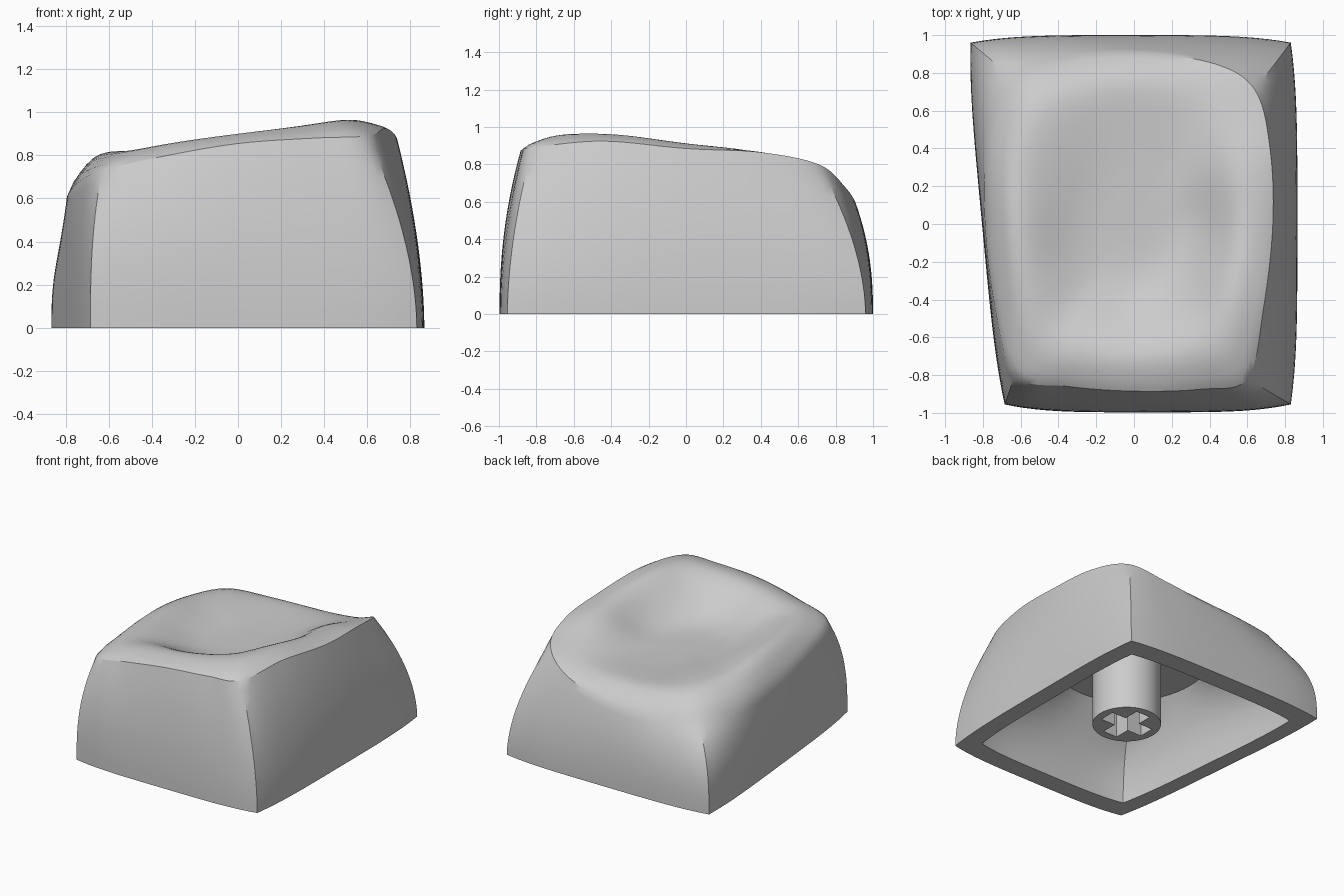
import bpy, bmesh, math
from mathutils import Vector

cube = bpy.data.objects.get("Cube")
if cube:
    bpy.data.objects.remove(cube)

grey = bpy.data.materials.new("plain grey")
grey.use_nodes = True
grey.diffuse_color = (0.6, 0.6, 0.6, 1)
grey.node_tree.nodes["Principled BSDF"].inputs["Base Color"].default_value = (0.6, 0.6, 0.6, 1)

STEPS = 28          # points per side
DISH_Z = 0.69       # lowest point of the dish
CEILING_Z = 0.56    # underside of the top

# Foot corners and outward bulge of each side, counter-clockwise from front left
FOOT = [(-0.685, -0.955), (0.83, -0.955), (0.83, 0.96), (-0.865, 0.96)]
BULGE = [(0, -0.042), (0.035, 0), (0, 0.04), (-0.03, 0)]

# Rim keys: x, y, rim height, height of the rounded lip just inside it
RIM = [(-.63, -.80, .73, .83), (-.35, -.86, .795, .867), (0, -.885, .855, .905), (.35, -.875, .88, .94),
       (.60, -.82, .89, .968), (.685, -.45, .925, .965), (.735, 0, .885, .915), (.72, .4, .865, .875),
       (.64, .71, .80, .79), (.42, .85, .68, .725), (0, .91, .585, .705), (-.35, .885, .57, .715),
       (-.65, .78, .585, .75), (-.775, .45, .605, .775), (-.79, .03, .615, .815), (-.74, -.42, .675, .825)]


def spline(keys, t):
    """Closed smooth curve through the keys, t in key units."""
    i = math.floor(t)
    f = t - i
    a, b, c, d = (Vector(keys[(i + k) % len(keys)]) for k in (-1, 0, 1, 2))
    return b + 0.5 * f * (c - a + f * (2 * a - 5 * b + 4 * c - d + f * (3 * (b - c) + d - a)))


def foot_ring():
    ring = []
    for side in range(4):
        a, b = Vector(FOOT[side]), Vector(FOOT[(side + 1) % 4])
        for k in range(STEPS):
            t = k / STEPS
            ring.append((a.lerp(b, t) + Vector(BULGE[side]) * (1 - (2 * t - 1) ** 4)).to_3d())
    return ring


def wall_ring(low, high, h):
    """Wall that starts upright and leans in, staying fuller towards the right."""
    return [Vector((*a.xy.lerp(b.xy, h ** (2.3 - 0.6 * a.x)), b.z * h)) for a, b in zip(low, high)]


def on_ellipse(p, rx, ry):
    """Point of an ellipse in the direction of p."""
    d = Vector((p.x / rx, p.y / ry)).normalized()
    return Vector((d.x * rx, d.y * ry))


def dish_height(s, rim, lip):
    """Height from the dish centre (s=0) over the lip (s=0.8) to the rim (s=1)."""
    if s > 0.8:
        return lip + (rim - lip) * ((s - 0.8) / 0.2) ** 2
    u = (s / 0.8) ** 2
    return DISH_Z + (lip - DISH_Z) * u * u * (3 - 2 * u)


def dish_point(key, s):
    """Outline turns from the rim shape into an ellipse towards the centre."""
    blend = min(1, (1 - s) / 0.55)
    xy = key.xy.lerp(on_ellipse(key, 0.74, 0.89), blend * blend * (3 - 2 * blend)) * s
    return Vector((*xy, dish_height(s, key.z, key.w)))


def finish(obj, angle):
    obj.data.materials.append(grey)
    bpy.ops.object.select_all(action='DESELECT')
    obj.select_set(True)
    bpy.context.view_layer.objects.active = obj
    bpy.ops.object.shade_smooth_by_angle(angle=math.radians(angle))


def new_object(name, bm):
    bmesh.ops.recalc_face_normals(bm, faces=bm.faces)
    mesh = bpy.data.meshes.new(name)
    bm.to_mesh(mesh)
    bm.free()
    obj = bpy.data.objects.new(name, mesh)
    bpy.context.collection.objects.link(obj)
    return obj


# Cap shell: ceiling, inner wall, bottom edge, outer wall, dished top
foot = foot_ring()
keys = [spline(RIM, i * 4 / STEPS) for i in range(4 * STEPS)]
rim = [k.xyz for k in keys]
inner_foot = [p * 0.85 for p in foot]
ceiling = [Vector((*on_ellipse(p, 0.51, 0.57), CEILING_Z)) for p in rim]

LEVELS = 14
rings = [wall_ring(inner_foot, ceiling, 1 - i / LEVELS) for i in range(LEVELS + 1)]
rings += [wall_ring(foot, rim, i / LEVELS) for i in range(LEVELS + 1)]
rings += [[dish_point(k, 1 - i / 30) for k in keys] for i in range(1, 30)]

bm = bmesh.new()
rows = [[bm.verts.new(p) for p in ring] for ring in rings]
n = len(foot)
for a, b in zip(rows, rows[1:]):
    for i in range(n):
        j = (i + 1) % n
        bm.faces.new((a[i], a[j], b[j], b[i]))
for row, z in ((rows[0], CEILING_Z), (rows[-1], DISH_Z)):
    hub = bm.verts.new((0, 0, z))
    for i in range(n):
        bm.faces.new((row[i], row[(i + 1) % n], hub))

# Relax the dish inside the rim so that it flows evenly
inside = [v for row in rows[2 * LEVELS + 3:] for v in row]
for _ in range(8):
    bmesh.ops.smooth_vert(bm, verts=inside, factor=0.5, use_axis_x=True, use_axis_y=True, use_axis_z=True)
finish(new_object("cap_shell", bm), 30)

# Stem with a cross-shaped socket
STEM = Vector((0.05, -0.02, 0))
bm = bmesh.new()
bmesh.ops.create_cone(bm, cap_ends=True, segments=48, radius1=0.24, radius2=0.24, depth=0.52)
bmesh.ops.translate(bm, verts=bm.verts, vec=STEM + Vector((0, 0, 0.31)))
stem = new_object("stem", bm)

L, W = 0.18, 0.06
bm = bmesh.new()
outline = []
for q in range(4):
    c, s = math.cos(q * math.pi / 2), math.sin(q * math.pi / 2)
    for x, y in ((L, -W), (L, W), (W, W)):
        outline.append(bm.verts.new((STEM.x + c * x - s * y, STEM.y + s * x + c * y, -0.1)))
cross = bm.faces.new(outline)
up = bmesh.ops.extrude_face_region(bm, geom=[cross])
bmesh.ops.translate(bm, verts=[v for v in up["geom"] if isinstance(v, bmesh.types.BMVert)], vec=(0, 0, 0.55))
cutter = new_object("socket_cutter", bm)
cutter.hide_render = True

cut = stem.modifiers.new("socket", 'BOOLEAN')
cut.operation = 'DIFFERENCE'
cut.solver = 'EXACT'
cut.object = cutter
bpy.context.view_layer.objects.active = stem
bpy.ops.object.modifier_apply(modifier=cut.name)
bpy.data.objects.remove(cutter)
finish(stem, 30)
